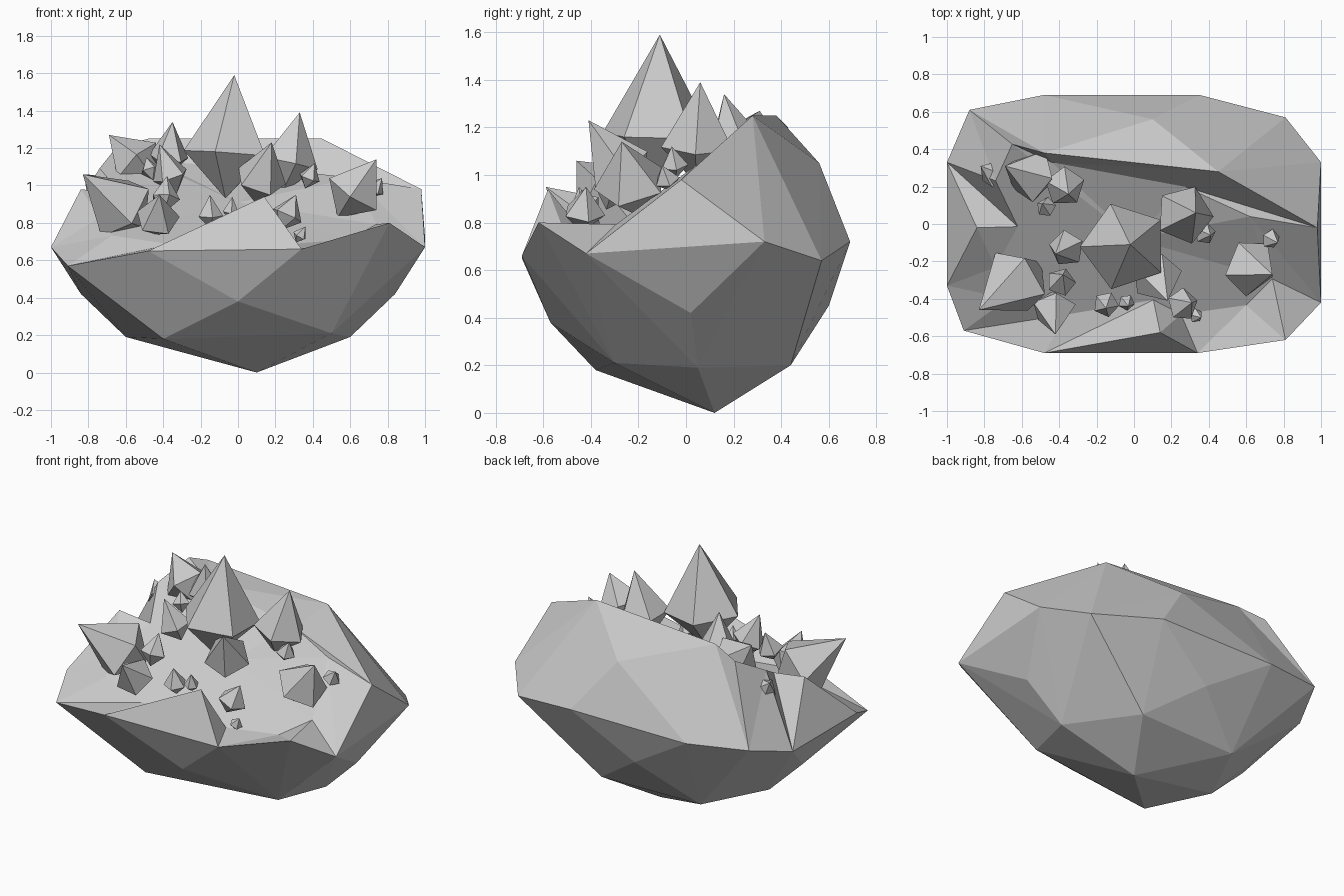
import bpy, bmesh
from mathutils import Vector, Matrix

if "Cube" in bpy.data.objects:
    bpy.data.objects.remove(bpy.data.objects["Cube"])


def make_object(name, bm):
    bmesh.ops.recalc_face_normals(bm, faces=bm.faces)
    mesh = bpy.data.meshes.new(name)
    bm.to_mesh(mesh)
    bm.free()
    ob = bpy.data.objects.new(name, mesh)
    bpy.context.collection.objects.link(ob)
    return ob


# Rim of the broken rock, in order; the peaks rise above the hull's rim
rim = [(.98, -.02, .98), (.45, .28, 1.25), (-.48, .38, 1.25), (-.88, .61, .75),
       (-1, .33, .67), (-.84, -.02, .98), (-1, -.33, .67), (-.91, -.57, .57),
       (-.48, -.69, .65), (.14, -.58, .94), (.34, -.69, .66), (.81, -.62, .8),
       (1, -.42, .67)]
peaks = (5, 9)
# Outer facets below the rim
outer = [(.1, .12, 0), (-.4, -.38, .18), (.5, -.3, .21), (.6, .05, .19),
         (.3, .44, .2), (-.4, .42, .2), (-.6, 0, .19),
         (0, -.57, .38), (.84, .02, .42), (-.84, 0, .42), (-.05, .6, .45),
         (1, .33, .72), (.81, .57, .64), (.35, .69, .72), (-.48, .69, .72),
         (.1, .56, 1.05)]

# Rock shell: convex hull with its top opened
bm = bmesh.new()
rv = [bm.verts.new(p) for p in rim]
hull_rim = [v for i, v in enumerate(rv) if i not in peaks]
ov = [bm.verts.new(p) for p in outer]
bmesh.ops.convex_hull(bm, input=hull_rim + ov)
bm.normal_update()
rim_set = set(hull_rim)
lid = [f for f in bm.faces if f.normal.z > 0 and all(v in rim_set for v in f.verts)]
bmesh.ops.delete(bm, geom=lid, context='FACES')
n = len(rv)
for i in peaks:
    bm.faces.new((rv[i - 1], rv[i], rv[i + 1]))

# Hollow: sloping inner wall and shallow floor, with one ledge on the right
inner = [bm.verts.new((v.co.x * .74, v.co.y * .7, .96 + .57 * v.co.y * .7)) for v in rv]
inner[0].co = (.62, .04, 1.04)
inner[1].co = (.27, .2, 1.08)
inner[2].co = (-.44, .33, 1.13)
centre = bm.verts.new((0, -.08, .91))
for i in range(n):
    j = (i + 1) % n
    bm.faces.new((rv[i], rv[j], inner[j]))
    bm.faces.new((rv[i], inner[j], inner[i]))
    bm.faces.new((inner[i], inner[j], centre))
make_object("rock_shell", bm)


# Crystal: five-sided double pyramid pointing at its tip
def crystal(name, base, tip, r, turn):
    base, tip = Vector(base), Vector(tip)
    axis = tip - base
    h, d = axis.length, r * 1.0
    bm = bmesh.new()
    ring = [bm.verts.new(Matrix.Rotation(turn + i * 1.256637, 3, 'Z') @ Vector((r, 0, 0)))
            for i in range(5)]
    top, low = bm.verts.new((0, 0, h)), bm.verts.new((0, 0, -d))
    for i in range(5):
        a, b = ring[i], ring[(i + 1) % 5]
        bm.faces.new((a, b, top))
        bm.faces.new((b, a, low))
    rot = axis.to_track_quat('Z', 'Y').to_matrix().to_4x4()
    bm.transform(Matrix.Translation(base) @ rot)
    make_object(name, bm)


crystals = [
    ((-.05, -.12, 1.17), (-.02, -.11, 1.59), .24),
    ((-.62, -.3, .88), (-.83, -.46, 1.06), .19),
    ((-.43, -.45, .82), (-.42, -.59, .95), .12),
    ((-.39, -.31, .93), (-.38, -.27, 1.05), .08),
    ((-.36, -.13, 1.05), (-.42, -.16, 1.22), .1),
    ((.12, -.28, 1.03), (.18, -.41, 1.23), .14),
    ((-.54, .26, 1.12), (-.69, .31, 1.27), .15),
    ((-.37, .2, 1.15), (-.35, .16, 1.34), .11),
    ((-.75, .27, .99), (-.82, .31, 1.06), .08),
    ((-.47, .09, 1.08), (-.49, .11, 1.15), .055),
    ((.27, .05, 1.12), (.33, .06, 1.39), .16),
    ((.38, -.05, 1.04), (.41, -.06, 1.12), .06),
    ((.62, -.23, .96), (.74, -.27, 1.14), .16),
    ((.73, -.08, .98), (.77, -.1, 1.04), .055),
    ((.26, -.43, .84), (.31, -.42, .95), .09),
    ((.33, -.49, .73), (.36, -.5, .78), .04),
    ((-.15, -.43, .84), (-.15, -.45, .95), .07),
    ((-.04, -.42, .86), (-.03, -.44, .94), .045),
]
for i, (b, t, r) in enumerate(crystals):
    crystal("crystal_%02d" % (i + 1), b, t, r, i * .7)
